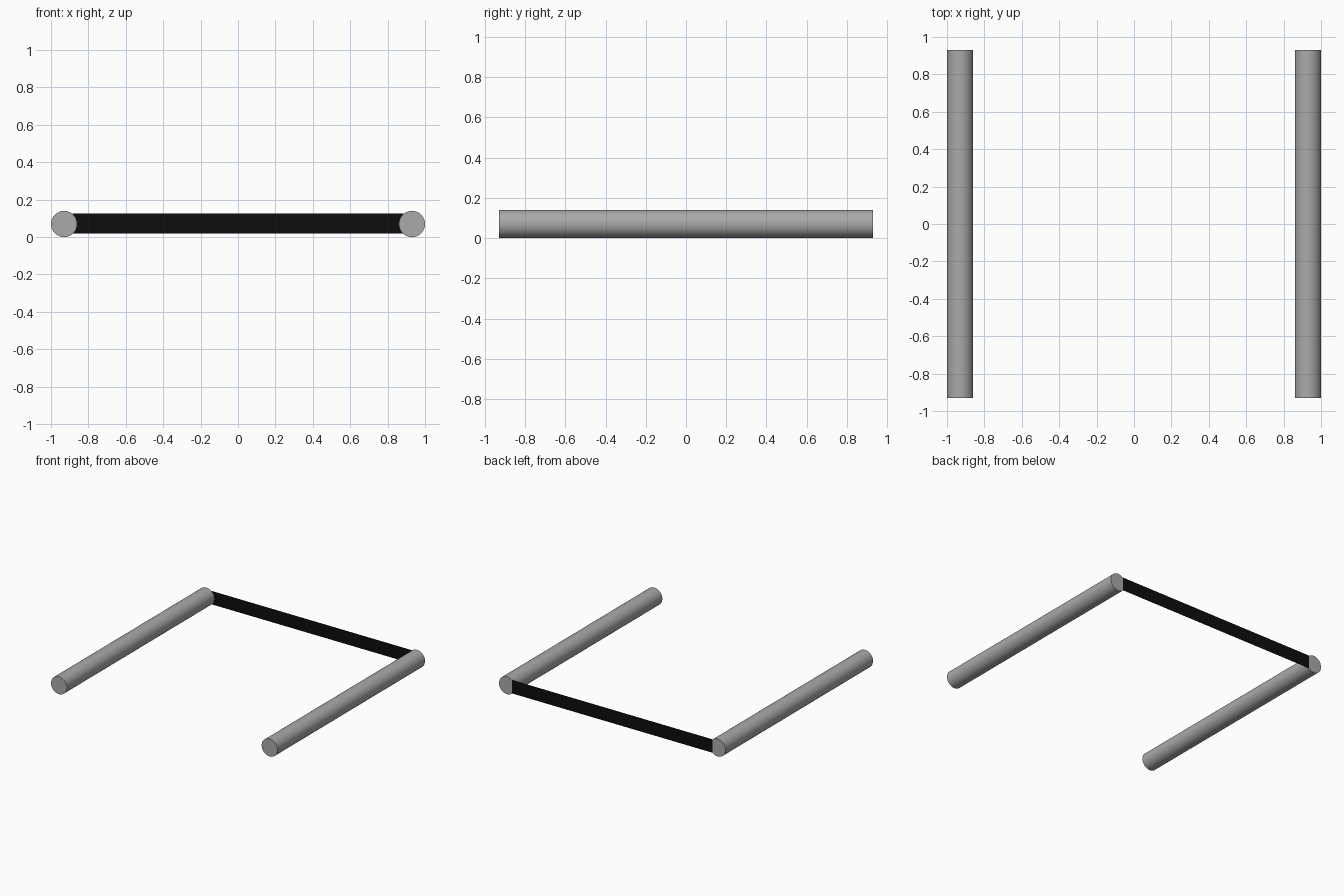
import bpy
import math

if "Cube" in bpy.data.objects:
    bpy.data.objects.remove(bpy.data.objects["Cube"])

R = 0.07        # rail radius
X = 0.93        # rail centre offset
HALF = 0.93     # half rail length


def material(name, color):
    m = bpy.data.materials.new(name)
    m.diffuse_color = (*color, 1.0)
    m.use_nodes = True
    m.node_tree.nodes["Principled BSDF"].inputs["Base Color"].default_value = m.diffuse_color
    return m


grey = material("metal grey", (0.40, 0.40, 0.40))
black = material("strap black", (0.004, 0.004, 0.004))

# Two parallel round rails running front to back
for side, name in ((-1, "left_rail"), (1, "right_rail")):
    bpy.ops.mesh.primitive_cylinder_add(
        vertices=48, radius=R, depth=2 * HALF,
        location=(side * X, 0, R), rotation=(math.pi / 2, 0, 0))
    rail = bpy.context.object
    rail.name = name
    rail.data.materials.append(grey)
    bpy.ops.object.shade_smooth_by_angle(angle=math.radians(40))

# Paper-thin black strip joining the back ends, lapping onto the end caps
w, z0, z1, y = 0.885, 0.018, 0.125, HALF + 0.0005
mesh = bpy.data.meshes.new("back_strip")
mesh.from_pydata([(w, y, z0), (-w, y, z0), (-w, y, z1), (w, y, z1)], [], [(0, 1, 2, 3)])
mesh.materials.append(black)
strip = bpy.data.objects.new("back_strip", mesh)
bpy.context.collection.objects.link(strip)
